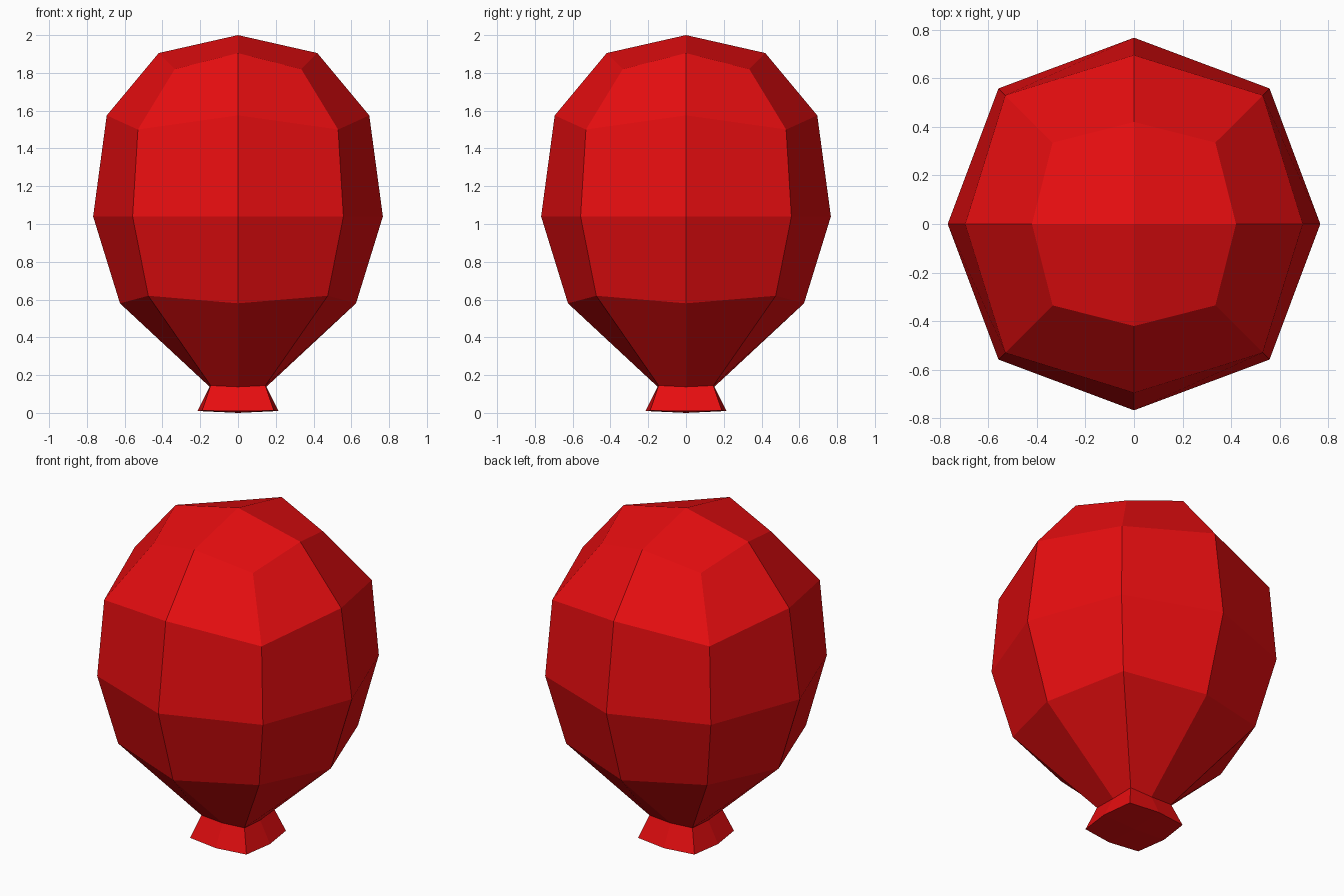
import bpy
import bmesh

cube = bpy.data.objects.get("Cube")
if cube:
    bpy.data.objects.remove(cube, do_unlink=True)

# Single rubber colour
red = bpy.data.materials.new("balloon_red")
red.use_nodes = True
colour = (0.8, 0.004, 0.005, 1)
red.diffuse_color = colour
red.node_tree.nodes["Principled BSDF"].inputs["Base Color"].default_value = colour


def add_ring(bm, side, side_z, corner, corner_z):
    """Eight points: four on the axes, four on the diagonals."""
    points = []
    for x, y in ((1, 0), (1, 1), (0, 1), (-1, 1), (-1, 0), (-1, -1), (0, -1), (1, -1)):
        r, z = (corner, corner_z) if x and y else (side, side_z)
        points.append(bm.verts.new((x * r, y * r, z)))
    return points


def add_cap(bm, ring, z):
    """Close a ring with four quads that meet at a centre point."""
    centre = bm.verts.new((0, 0, z))
    for i in range(0, 8, 2):
        bm.faces.new((centre, ring[i], ring[i + 1], ring[(i + 2) % 8]))


def make_part(name, profile, top=None, bottom=None):
    bm = bmesh.new()
    rings = [add_ring(bm, *row) for row in profile]
    for low, high in zip(rings, rings[1:]):
        for i in range(8):
            j = (i + 1) % 8
            bm.faces.new((low[i], low[j], high[j], high[i]))
    if top is not None:
        add_cap(bm, rings[-1], top)
    if bottom is not None:
        add_cap(bm, rings[0], bottom)
        for f in bm.faces:
            if all(v in rings[0] or v.co.z == bottom for v in f.verts):
                f.normal_flip()
    mesh = bpy.data.meshes.new(name)
    bm.to_mesh(mesh)
    bm.free()
    mesh.materials.append(red)
    obj = bpy.data.objects.new(name, mesh)
    bpy.context.collection.objects.link(obj)


neck = (0.15, 0.138, 0.145, 0.145)

# Inflated body: side radius, side height, corner offset, corner height
make_part("balloon_body", [
    neck,
    (0.625, 0.58, 0.475, 0.62),
    (0.767, 1.04, 0.558, 1.04),
    (0.695, 1.575, 0.53, 1.5),
    (0.42, 1.905, 0.335, 1.82),
], top=2.0)

# Flared mouth below the neck, closed underneath
make_part("balloon_mouth", [(0.215, 0.01, 0.19, 0.012), neck], bottom=0.0)
